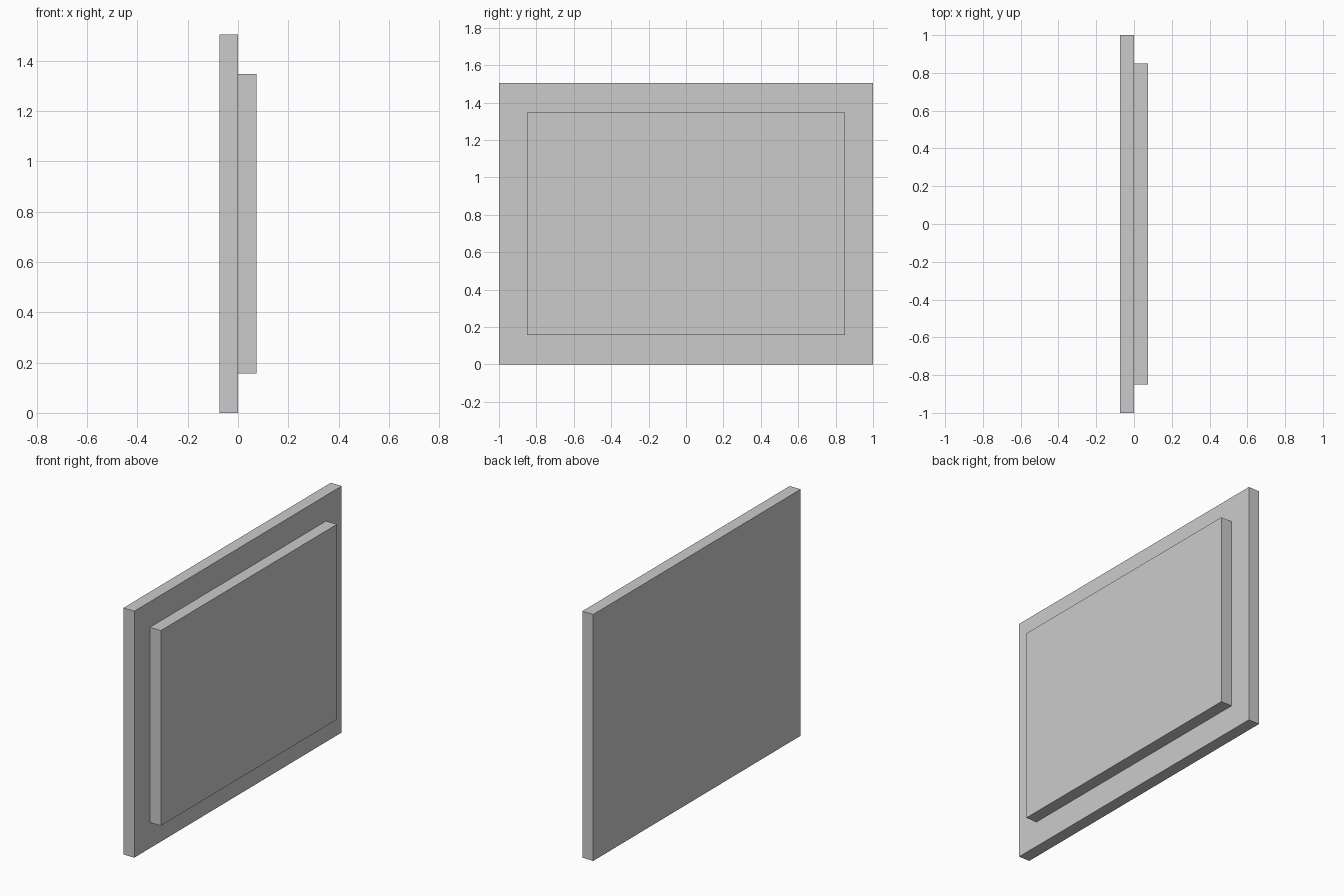
import bpy

if "Cube" in bpy.data.objects:
    bpy.data.objects.remove(bpy.data.objects["Cube"])


def box(name, x, y, z):
    """Axis-aligned box from (min, max) ranges."""
    ranges = (x, y, z)
    bpy.ops.mesh.primitive_cube_add(size=1, location=[(a + b) / 2 for a, b in ranges])
    obj = bpy.context.object
    obj.name = name
    obj.scale = [b - a for a, b in ranges]
    bpy.ops.object.transform_apply(location=False, rotation=False, scale=True)
    return obj


# Large flat backing board
box("backing_board", (-0.074, 0.0), (-1.0, 1.0), (0.0, 1.504))

# Smaller raised panel fixed to the right-hand face
box("raised_panel", (0.0, 0.074), (-0.849, 0.849), (0.157, 1.348))
